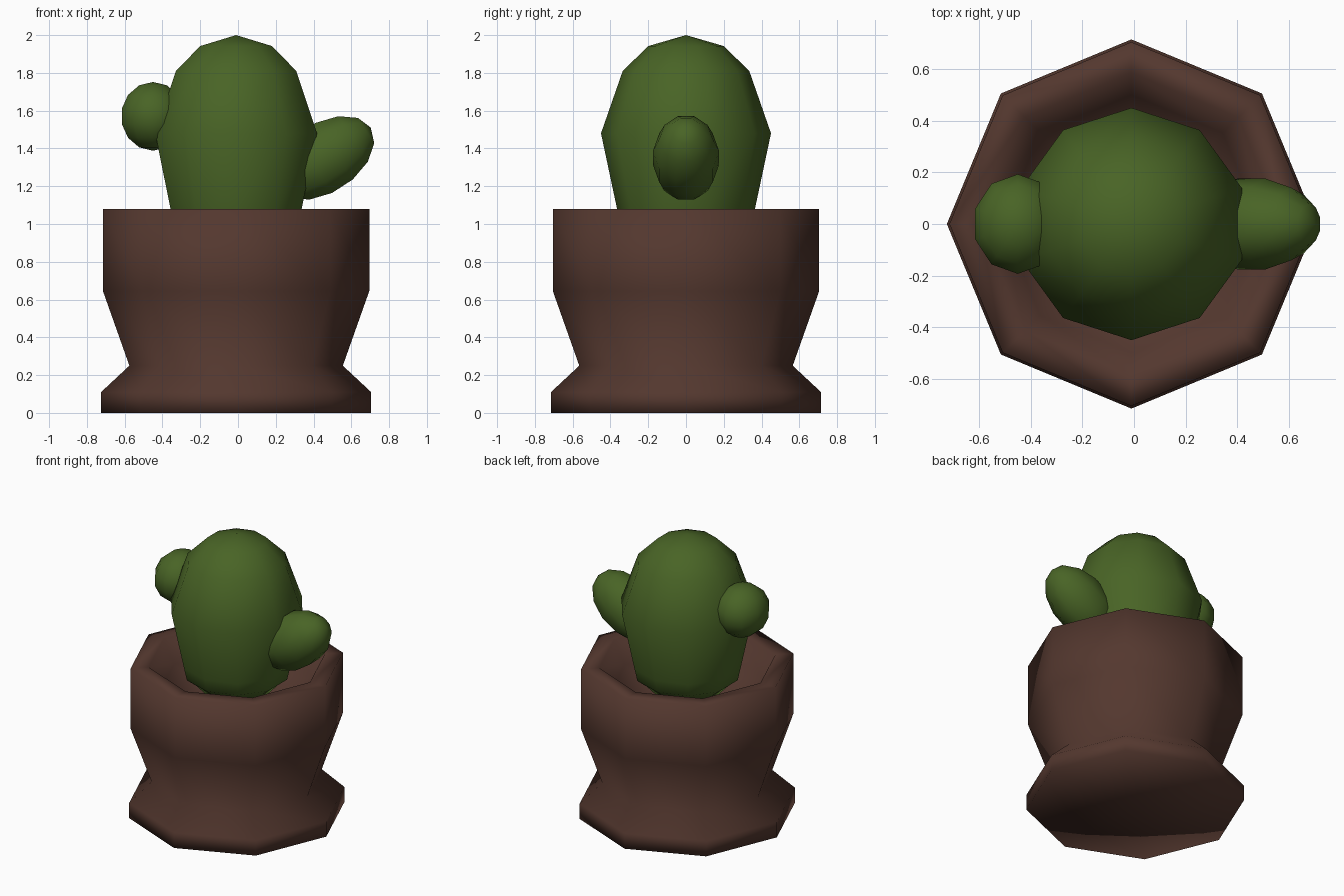
import bpy, bmesh, math
from mathutils import Matrix

if "Cube" in bpy.data.objects:
    bpy.data.objects.remove(bpy.data.objects["Cube"])

CX = -0.01  # pot and stem axis


def material(name, rgb):
    m = bpy.data.materials.new(name)
    m.diffuse_color = (*rgb, 1)
    m.use_nodes = True
    m.node_tree.nodes["Principled BSDF"].inputs["Base Color"].default_value = m.diffuse_color
    return m


green = material("cactus green", (0.066, 0.127, 0.019))
brown = material("pot brown", (0.088, 0.039, 0.028))


def finish(name, bm, mat, angle):
    bmesh.ops.recalc_face_normals(bm, faces=bm.faces)
    me = bpy.data.meshes.new(name)
    bm.to_mesh(me)
    bm.free()
    me.materials.append(mat)
    ob = bpy.data.objects.new(name, me)
    bpy.context.collection.objects.link(ob)
    bpy.ops.object.select_all(action='DESELECT')
    ob.select_set(True)
    bpy.context.view_layer.objects.active = ob
    bpy.ops.object.shade_smooth_by_angle(angle=math.radians(angle))
    return ob


def lathe(name, profile, sides, mat, angle):
    """Revolve (radius, z) points with a vertex on the +y axis."""
    bm = bmesh.new()
    rings = []
    for r, z in profile:
        if r == 0:
            rings.append([bm.verts.new((CX, 0, z))] * sides)
        else:
            rings.append([bm.verts.new((CX + r * math.sin(2 * math.pi * i / sides),
                                        r * math.cos(2 * math.pi * i / sides), z))
                          for i in range(sides)])
    for a, b in zip(rings, rings[1:]):
        for i in range(sides):
            j = (i + 1) % sides
            quad = list(dict.fromkeys((a[i], a[j], b[j], b[i])))
            bm.faces.new(quad)
    return finish(name, bm, mat, angle)


def arm(name, centre, radii, tilt):
    """Low-poly ellipsoid whose long axis (z) is tilted towards x."""
    bm = bmesh.new()
    bmesh.ops.create_uvsphere(bm, u_segments=10, v_segments=7, radius=1)
    bm.transform(Matrix.Translation(centre)
                 @ Matrix.Rotation(math.radians(tilt), 4, 'Y')
                 @ Matrix.Diagonal((*radii, 1)))
    return finish(name, bm, green, 180)


# Octagonal pot: foot, waist, wide rim and tapering hollow
lathe("pot", [(0, 0), (0.715, 0), (0.715, 0.11), (0.565, 0.25), (0.705, 0.645),
              (0.705, 1.08), (0.585, 1.08), (0.50, 0.92), (0.30, 0.80), (0, 0.79)],
      8, brown, 100)

# Ten-sided main stem, rounded at the bottom
lathe("cactus_stem", [(0, 2.0), (0.20, 1.942), (0.335, 1.81), (0.45, 1.48),
                      (0.365, 1.08), (0.345, 0.99), (0.28, 0.94), (0.15, 0.80), (0, 0.78)],
      10, green, 180)

# Small round arm on the left, longer tilted arm on the right
arm("left_arm", (-0.45, 0, 1.57), (0.178, 0.198, 0.182), 0)
arm("right_arm", (0.455, 0, 1.35), (0.193, 0.18, 0.295), 57)
